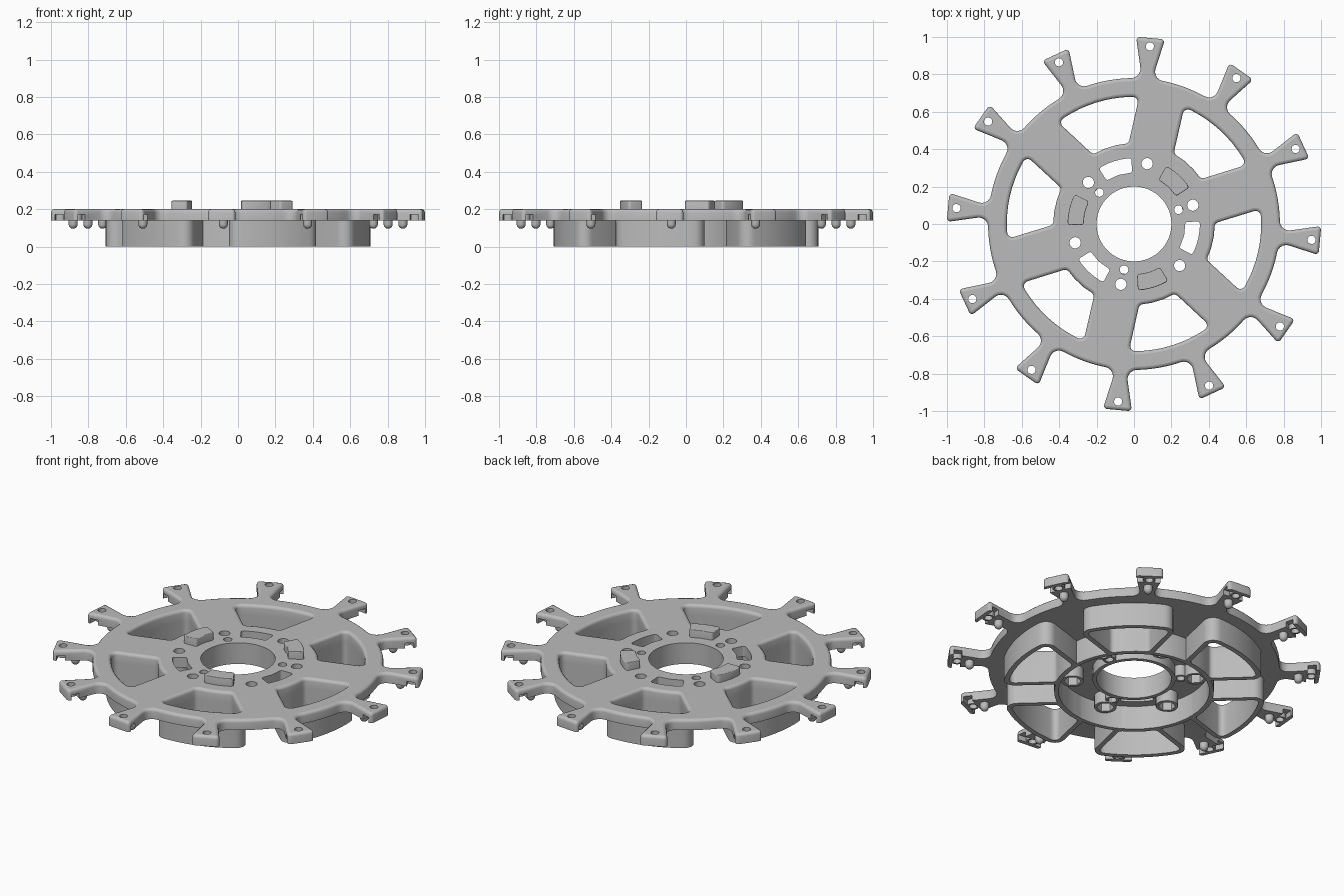
import bpy
import bmesh
from math import sin, cos, tan, pi, radians
from mathutils import Vector, Matrix

if "Cube" in bpy.data.objects:
    bpy.data.objects.remove(bpy.data.objects["Cube"], do_unlink=True)

grey = bpy.data.materials.new("light grey")
grey.use_nodes = True
grey.diffuse_color = (0.5, 0.5, 0.5, 1)
grey.node_tree.nodes["Principled BSDF"].inputs["Base Color"].default_value = (0.5, 0.5, 0.5, 1)

ARMS = [radians(24.9 + 30 * i) for i in range(12)]
WINDOWS = [radians(47.2 + 60 * i) for i in range(6)]
BOLTS = [radians(17.7 + 60 * i) for i in range(6)]
UNDER, TOP = 0.14, 0.20


def polar(r, a):
    return Vector((r * cos(a), r * sin(a)))


def circle(r, centre=(0, 0), n=24, turn=0):
    return [Vector(centre) + polar(r, turn + 2 * pi * i / n) for i in range(n)]


def rounded(corners, steps=5):
    """Polygon from (point, radius) pairs, with filleted corners."""
    out = []
    for i, (p, rad) in enumerate(corners):
        if not rad:
            out.append(p)
            continue
        d0 = (corners[i - 1][0] - p).normalized()
        d1 = (corners[(i + 1) % len(corners)][0] - p).normalized()
        half = d0.angle(d1) / 2
        start, end = p + d0 * rad / tan(half), p + d1 * rad / tan(half)
        hub = p + (d0 + d1).normalized() * rad / sin(half)
        sweep = (start - hub).angle_signed(end - hub)
        for k in range(steps + 1):
            t = -sweep * k / steps
            v = start - hub
            out.append(hub + Vector((v.x * cos(t) - v.y * sin(t), v.x * sin(t) + v.y * cos(t))))
    return out


def sector(a, r0, r1, half0, half1, rad, steps):
    """Rounded ring sector centred on angle a."""
    h0, h1 = radians(half0), radians(half1)
    pts = [(polar(r1, a - h1 + 2 * h1 * i / steps), 0 if 0 < i < steps else rad)
           for i in range(steps + 1)]
    inner = max(2, steps // 3)
    pts += [(polar(r0, a + h0 - 2 * h0 * i / inner), 0 if 0 < i < inner else rad)
            for i in range(inner + 1)]
    return rounded(pts)


def offset(loop, d):
    """Move a counter-clockwise loop outwards by d."""
    out = []
    for i, p in enumerate(loop):
        e0 = (p - loop[i - 1]).normalized()
        e1 = (loop[(i + 1) % len(loop)] - p).normalized()
        n0, n1 = Vector((e0.y, -e0.x)), Vector((e1.y, -e1.x))
        out.append(p + (n0 + n1) * d / (1 + n0.dot(n1)))
    return out


def prism(name, shapes):
    """Solid from groups of (loop, is_hole, [(inset, z), ...]) outlines."""
    bm = bmesh.new()
    for group in shapes:
        caps = ([], [])
        for loop, hole, profile in group:
            rings = []
            for inset, z in profile:
                pts = offset(loop, inset if hole else -inset) if inset else loop
                rings.append([bm.verts.new((p.x, p.y, z)) for p in pts])
            n = len(loop)
            for a, b in zip(rings, rings[1:]):
                for i in range(n):
                    j = (i + 1) % n
                    bm.faces.new((a[i], a[j], b[j], b[i]))
            for cap, ring in zip(caps, (rings[0], rings[-1])):
                cap += [bm.edges.get((ring[i], ring[(i + 1) % n])) for i in range(n)]
        for cap in caps:
            bmesh.ops.triangle_fill(bm, use_beauty=True, use_dissolve=False, edges=cap,
                                    normal=(0, 0, 1))
    bmesh.ops.recalc_face_normals(bm, faces=bm.faces[:])
    return finish(name, bm)


def finish(name, bm):
    mesh = bpy.data.meshes.new(name)
    bm.to_mesh(mesh)
    bm.free()
    mesh.materials.append(grey)
    ob = bpy.data.objects.new(name, mesh)
    bpy.context.collection.objects.link(ob)
    bpy.ops.object.select_all(action="DESELECT")
    ob.select_set(True)
    bpy.context.view_layer.objects.active = ob
    bpy.ops.object.shade_smooth_by_angle(angle=radians(35))
    for f in mesh.polygons:
        if abs(f.normal.z) > 0.999:
            f.use_smooth = False
    return ob


def straight(z0, z1):
    return [(0, z0), (0, z1)]


def soft_top(z0, z1, b):
    return [(0, z0)] + [(b * (1 - cos(t)), z1 - b + b * sin(t))
                        for t in (0, pi / 6, pi / 3, pi / 2)]


# Outer outline: rim arcs joined to twelve flared arms
outline = []
for a in ARMS:
    out, side = polar(1, a), polar(1, a + pi / 2)
    for u, v, rad in ((0.782, -0.028, 0.05), (0.998, -0.078, 0.018),
                      (0.998, 0.078, 0.018), (0.782, 0.028, 0.05)):
        outline.append((out * u + side * v, rad))
    outline += [(polar(0.78, a + radians(7.5 + 15 * k / 6)), 0) for k in range(7)]

# Plate with windows, slots and holes
windows = [sector(a, 0.432, 0.68, 13.4, 19.5, 0.028, 10) for a in WINDOWS]
slots = [sector(a, 0.275, 0.352, 15, 15, 0.012, 6) for a in WINDOWS[1::2]]
bore = circle(0.2, n=72)
bolt_holes = [circle(0.03, polar(0.33, a)) for a in BOLTS]
pin_holes = [circle(0.023, polar(0.25, a)) for a in BOLTS[::2]]
arm_holes = [circle(0.022, polar(0.953, a), 20) for a in ARMS]
plate_shape = [(rounded(outline), False, soft_top(UNDER, TOP, 0.017))]
plate_shape += [(w, True, soft_top(UNDER, TOP, 0.017)) for w in windows]
plate_shape += [(h, True, straight(UNDER, TOP))
                for h in slots + [bore] + bolt_holes + pin_holes + arm_holes]
plate = prism("wheel_plate", [plate_shape])

# Cross channels under the arm tips
bm = bmesh.new()
for a in ARMS:
    place = (Matrix.Rotation(a, 4, "Z") @ Matrix.Translation((0.953, 0, UNDER))
             @ Matrix.Diagonal((0.046, 0.3, 0.06, 1)))
    bmesh.ops.create_cube(bm, size=1, matrix=place)
cutter = finish("channel_cutter", bm)
for f in cutter.data.polygons:
    f.use_smooth = False
cutter.hide_render = True
cutter.display_type = "WIRE"
cut = plate.modifiers.new("channels", "BOOLEAN")
cut.operation = "DIFFERENCE"
cut.solver = "EXACT"
cut.object = cutter


def tubes(name, pairs, z0, z1=UNDER):
    return prism(name, [[(outer, False, straight(z0, z1)), (inner, True, straight(z0, z1))]
                        for outer, inner in pairs])


# Walls and bosses hanging below the plate
tubes("window_walls", [(offset(w, 0.028), w) for w in windows], 0)
tubes("hub_wall", [(circle(0.428, n=72), circle(0.404, n=72))], 0)
tubes("bore_sleeve", [(circle(0.222, n=72), bore)], 0.075)
tubes("nut_bosses", [(circle(0.06, polar(0.33, a)), circle(0.047, polar(0.33, a), 6, a))
                     for a in BOLTS], 0.07)
tubes("pin_bosses", [(circle(0.036, polar(0.25, a)), h)
                     for a, h in zip(BOLTS[::2], pin_holes)], 0.075)
tubes("arm_hole_bosses", [(circle(0.033, polar(0.953, a), 20), h)
                          for a, h in zip(ARMS, arm_holes)], UNDER, 0.17)

# Round-ended pegs under the arms
peg = [(0.024 * (1 - cos(t)), 0.119 - 0.024 * sin(t))
       for t in (1.4, 1.1, 0.75, 0.4, 0)] + [(0, UNDER)]
prism("arm_pegs", [[(circle(0.024, polar(0.885, a), 16), False, peg)] for a in ARMS])

# Raised keys on the hub
prism("hub_keys", [[(sector(a, 0.27, 0.355, 13.8, 13.8, 0.014, 6), False,
                     soft_top(TOP, 0.245, 0.004))] for a in WINDOWS[::2]])
